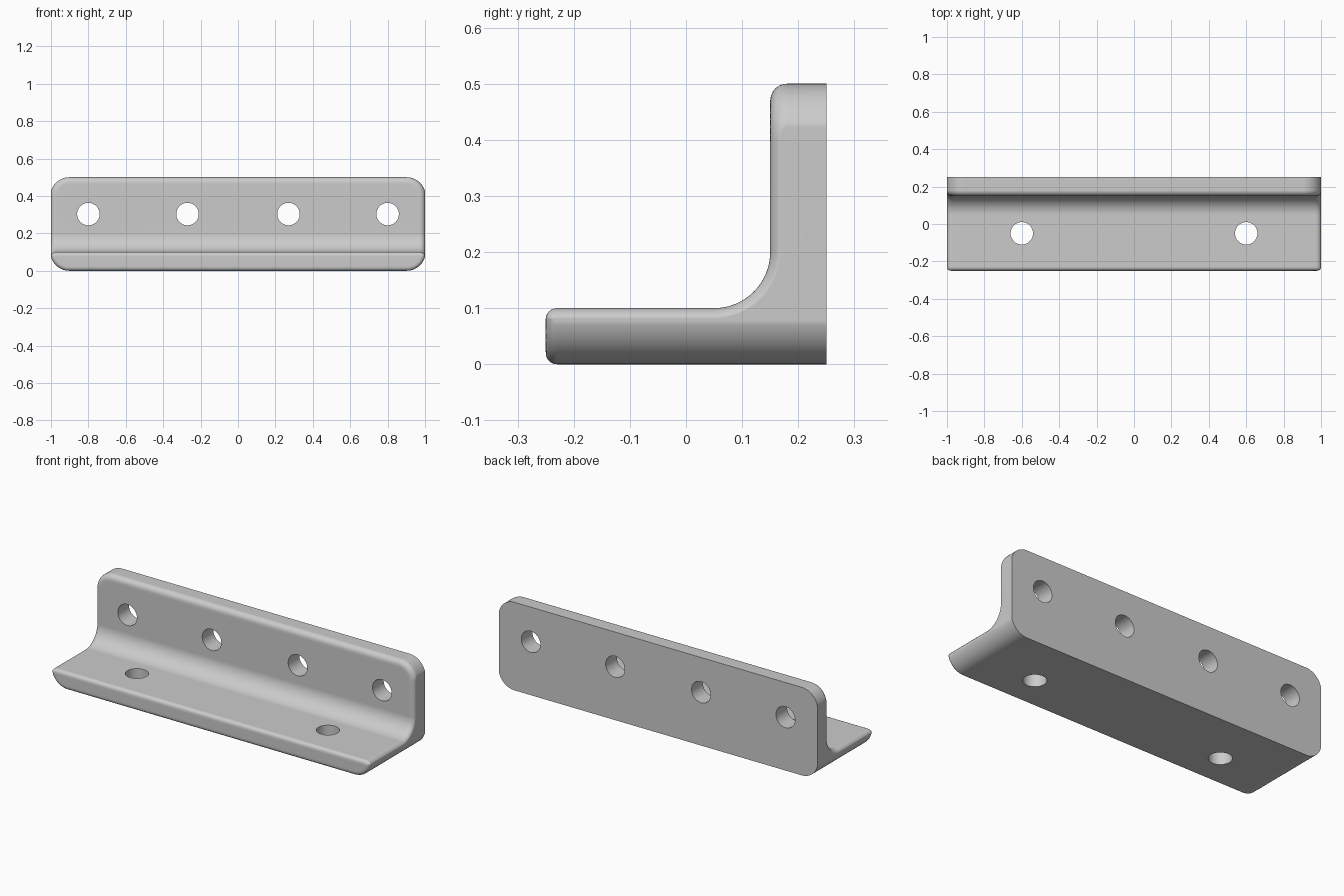
import bpy, bmesh, math

cube = bpy.data.objects.get("Cube")
if cube:
    bpy.data.objects.remove(cube, do_unlink=True)

CORNER, RIM, TIP, FILLET = 0.1, 0.03, 0.02, 0.1   # rounding radii

steel = bpy.data.materials.new("grey_steel")
steel.use_nodes = True
steel.diffuse_color = (0.6, 0.6, 0.6, 1)
steel.node_tree.nodes["Principled BSDF"].inputs["Base Color"].default_value = (0.6, 0.6, 0.6, 1)


def drop(s, r):
    """Depth of a quarter-round of radius r at distance s from the edge."""
    s = min(max(s, 0), r)
    return r - math.sqrt(max(0, r * r - (r - s) ** 2))


def edge_distance(e, v):
    """Distance to a rounded outline, e from the end and v from top or bottom."""
    if e < CORNER and v < CORNER:
        return CORNER - math.hypot(CORNER - e, CORNER - v)
    return min(e, v)


def section(e):
    """Side profile (y, z) at distance e from the end of the bracket."""
    h, d = drop(e, CORNER), drop(e, RIM)
    pts = [(0.25, h)]
    # rounded shelf tip
    top = 0.1 - d
    for k in range(17):
        z = h + (top - h) * (1 - math.cos(math.pi * k / 16)) / 2
        s = min(edge_distance(e, z), top - z)
        pts.append((-0.25 + drop(s, TIP), z))
    # inner fillet
    r = FILLET + d
    for k in range(17):
        a = math.pi / 2 * k / 16
        pts.append((0.05 + r * math.sin(a), 0.2 - r * math.cos(a)))
    # rounded top of the upright
    top = 0.5 - h
    for k in range(12, -1, -1):
        z = top - (top - 0.38) * (k / 12) ** 2
        pts.append((0.15 + drop(edge_distance(e, 0.5 - z), RIM), z))
    pts.append((0.25, top))
    return pts


# Bracket body: sections lofted from end to end
START = 0.0025
first = math.acos(1 - START / CORNER)
steps = [CORNER * (1 - math.cos(first + (math.pi / 2 - first) * k / 16)) for k in range(17)]
stations = [(-1 + e - START, e) for e in steps] + [(1 - e + START, e) for e in reversed(steps)]
bm = bmesh.new()
rings = [[bm.verts.new((x, y, z)) for y, z in section(e)] for x, e in stations]
for a, b in zip(rings, rings[1:]):
    for i in range(len(a)):
        j = (i + 1) % len(a)
        bm.faces.new((a[i], a[j], b[j], b[i]))
bm.faces.new(rings[0])
bm.faces.new(rings[-1])
bmesh.ops.recalc_face_normals(bm, faces=bm.faces)
mesh = bpy.data.meshes.new("angle_bracket")
bm.to_mesh(mesh)
bm.free()
mesh.materials.append(steel)
bracket = bpy.data.objects.new("angle_bracket", mesh)
bpy.context.collection.objects.link(bracket)

# Screw holes: four through the upright, two through the shelf
holes = [((x, 0.2, 0.303), math.pi / 2) for x in (-0.8, -0.27, 0.27, 0.8)]
holes += [((x, -0.05, 0.05), 0) for x in (-0.6, 0.6)]
bm = bmesh.new()
for loc, tilt in holes:
    new = bmesh.ops.create_cone(bm, cap_ends=True, segments=48, radius1=0.06, radius2=0.06, depth=0.2)["verts"]
    if tilt:
        for v in new:
            v.co.y, v.co.z = -v.co.z, v.co.y
    bmesh.ops.translate(bm, verts=new, vec=loc)
cut_mesh = bpy.data.meshes.new("hole_cutter")
bm.to_mesh(cut_mesh)
bm.free()
cut_mesh.materials.append(steel)
cutter = bpy.data.objects.new("hole_cutter", cut_mesh)
cutter.hide_render = True
bpy.context.collection.objects.link(cutter)

bpy.ops.object.select_all(action="DESELECT")
bpy.context.view_layer.objects.active = bracket
bracket.select_set(True)
mod = bracket.modifiers.new("holes", "BOOLEAN")
mod.operation, mod.solver, mod.object = "DIFFERENCE", "EXACT", cutter
bpy.ops.object.modifier_apply(modifier="holes")
bpy.data.objects.remove(cutter, do_unlink=True)

# Smooth rounds, crisp back and hole edges
bpy.ops.object.shade_smooth_by_angle(angle=math.radians(40))
weighted = bracket.modifiers.new("weighted_normals", "WEIGHTED_NORMAL")
weighted.keep_sharp = True
